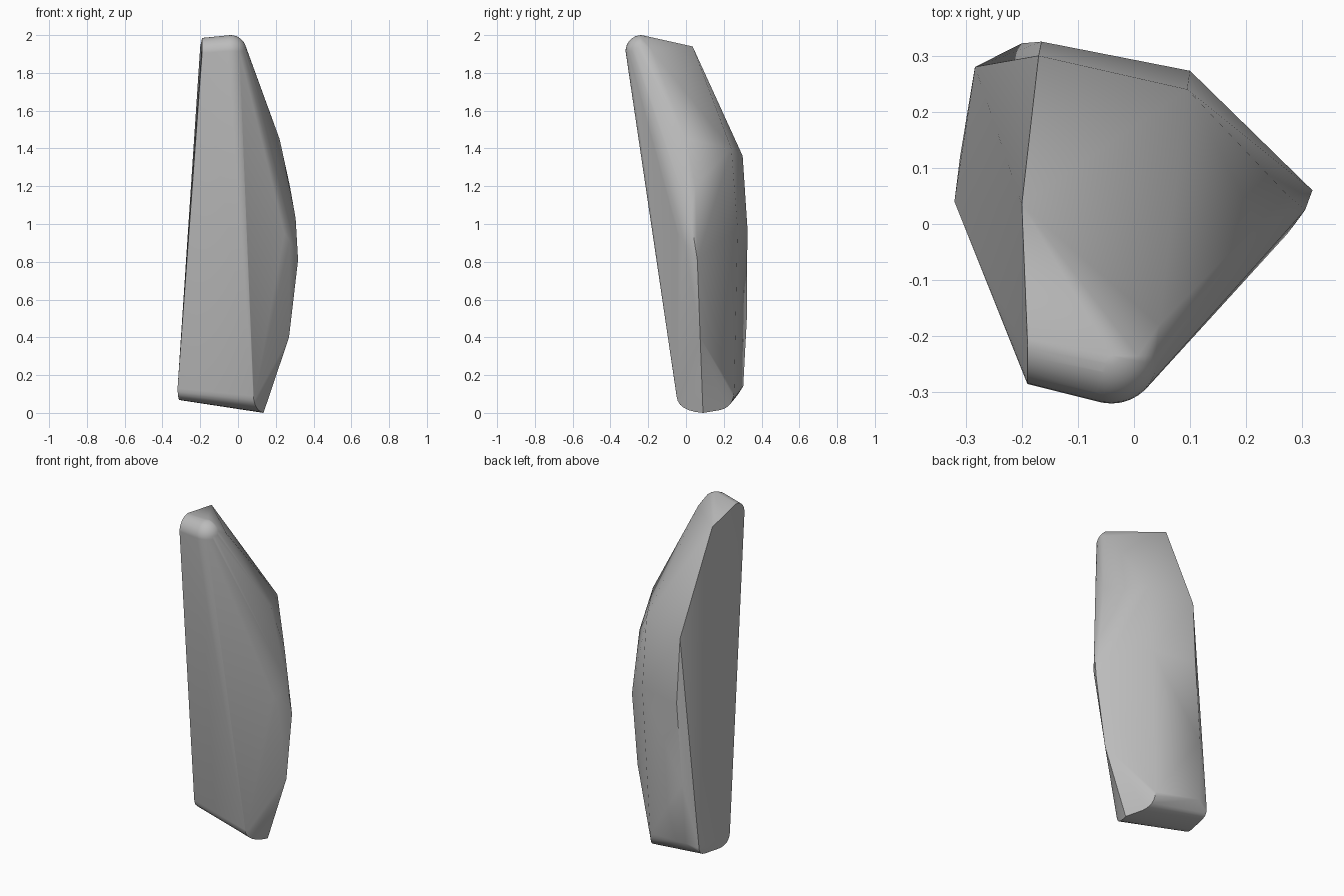
import bpy
import bmesh
from math import cos, sin, pi, radians
from mathutils import Vector

default_cube = bpy.data.objects.get("Cube")
if default_cube:
    bpy.data.objects.remove(default_cube, do_unlink=True)


def make_material(name, colour):
    material = bpy.data.materials.new(name)
    material.use_nodes = True
    material.diffuse_color = colour
    material.node_tree.nodes["Principled BSDF"].inputs["Base Color"].default_value = colour
    return material


def arc(centre, radius, steps=8):
    """Quarter round in the side plane, from the front up to the top."""
    cx, cy, cz = centre
    angles = [pi / 2 * i / steps for i in range(steps + 1)]
    return [(cx, cy - radius * cos(a), cz + radius * sin(a)) for a in angles]


def dome(centre, radius, steps=8):
    """Upper front quarter of a ball, swept from the left side to the right."""
    points = []
    for x, y, z in arc((0, 0, 0), radius, steps):
        for i in range(2 * steps + 1):
            turn = pi * i / (2 * steps)
            ring = -y
            points.append((centre[0] + ring * cos(turn),
                           centre[1] - ring * sin(turn),
                           centre[2] + z))
    return points


def rounded_corner(start, corner, end, steps=6):
    """Soft corner running from start to end, pulled towards the corner."""
    a, b, c = Vector(start), Vector(corner), Vector(end)
    points = []
    for i in range(steps + 1):
        t = i / steps
        points.append(a * (1 - t) ** 2 + b * 2 * t * (1 - t) + c * t ** 2)
    return points


def build_hull(name, points, material):
    """Wrap the outline points in one closed convex skin."""
    bm = bmesh.new()
    for point in points:
        bm.verts.new(point)
    bmesh.ops.remove_doubles(bm, verts=bm.verts[:], dist=0.001)
    bmesh.ops.convex_hull(bm, input=bm.verts[:])
    loose = [v for v in bm.verts if not v.link_faces]
    bmesh.ops.delete(bm, geom=loose, context="VERTS")
    bmesh.ops.recalc_face_normals(bm, faces=bm.faces[:])
    mesh = bpy.data.meshes.new(name)
    bm.to_mesh(mesh)
    bm.free()
    mesh.materials.append(material)
    shard = bpy.data.objects.new(name, mesh)
    bpy.context.collection.objects.link(shard)
    bpy.ops.object.select_all(action="DESELECT")
    shard.select_set(True)
    bpy.context.view_layer.objects.active = shard
    bpy.ops.object.shade_smooth_by_angle(angle=radians(32))
    return shard


# Rounded tip: flat on one side, domed on the other
tip = arc((-0.19, -0.205, 1.905), 0.08) + dome((-0.04, -0.235, 1.915), 0.085)
tip += [(-0.2, 0.035, 1.94), (0.045, -0.18, 1.92)]

# Edge between the flat side and the back
back_edge = [(-0.17, 0.3, 1.36), (-0.165, 0.325, 0.98), (-0.2, 0.322, 0.5)]

# Edge between the back and the bulging side
bulge_back_edge = [(0.095, 0.24, 1.4), (0.1, 0.273, 0.98)]

# Outermost edge of the bulging side
bulge_edge = [(0.22, 0.0, 1.45), (0.275, 0.05, 1.2), (0.305, 0.025, 1.03),
              (0.318, 0.06, 0.81), (0.27, 0.075, 0.4)]

# Soft turn from the front face into the bulging side
bulge_front = rounded_corner((0.245, -0.045, 0.95), (0.29, -0.01, 0.9), (0.318, 0.06, 0.81))

# Base with softened front and back corners
base = rounded_corner((-0.32, 0.04, 0.13), (-0.318, 0.045, 0.07), (-0.31, 0.12, 0.068))
base += rounded_corner((0.08, -0.05, 0.09), (0.09, -0.045, 0.01), (0.135, 0.09, 0.0))
base += rounded_corner((-0.29, 0.22, 0.072), (-0.285, 0.28, 0.075), (-0.283, 0.28, 0.12))
base += rounded_corner((0.09, 0.18, 0.015), (0.06, 0.25, 0.03), (0.06, 0.255, 0.11))
base += [(-0.21, 0.303, 0.14)]

stone_grey = make_material("stone_grey", (0.5, 0.5, 0.5, 1.0))
outline = tip + back_edge + bulge_back_edge + bulge_edge + bulge_front + base
build_hull("stone_shard", outline, stone_grey)
